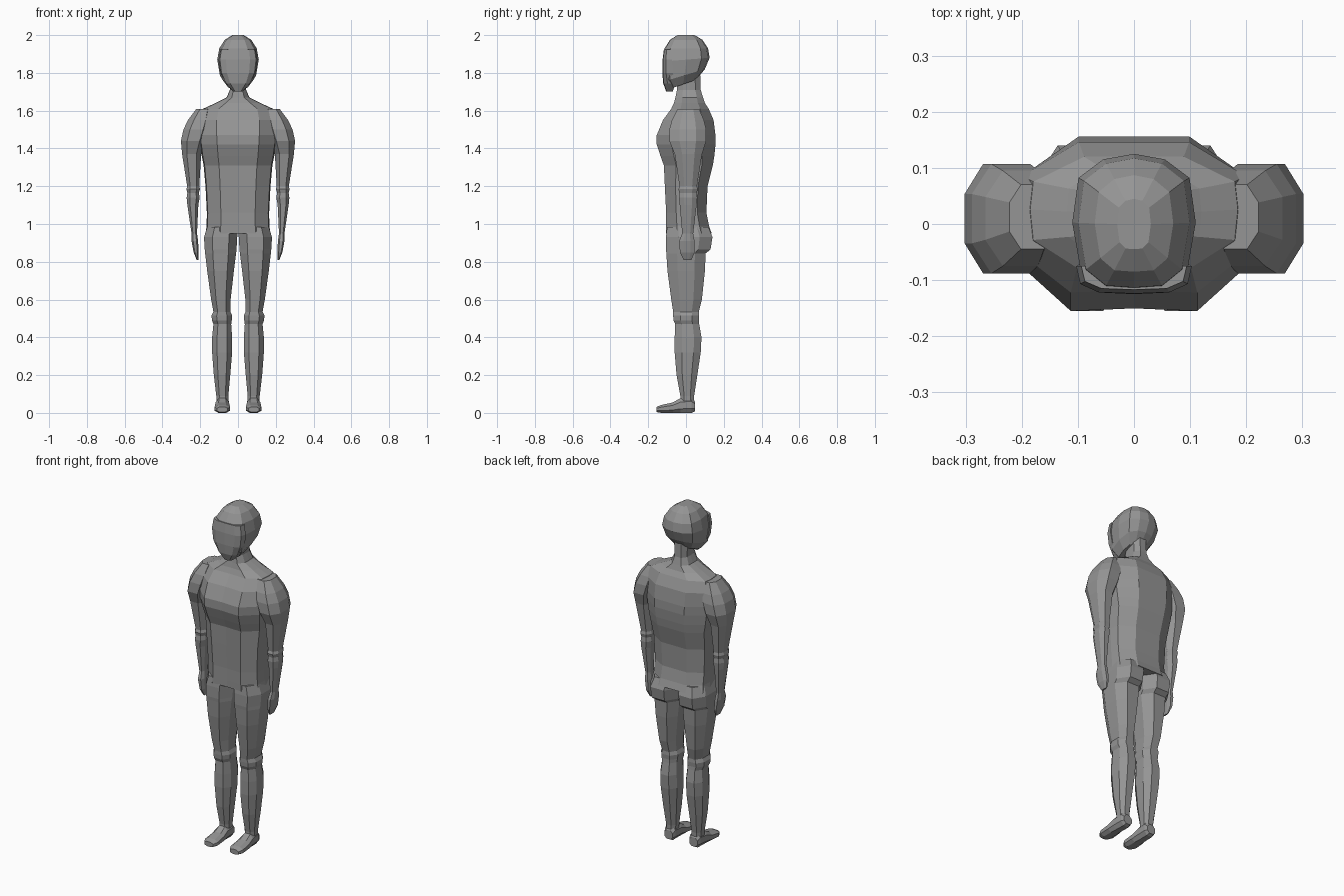
import bpy, bmesh

if "Cube" in bpy.data.objects:
    bpy.data.objects.remove(bpy.data.objects["Cube"], do_unlink=True)

grey = bpy.data.materials.new("plain grey")
grey.use_nodes = True
grey.diffuse_color = (0.3, 0.3, 0.3, 1)
grey.node_tree.nodes["Principled BSDF"].inputs["Base Color"].default_value = (0.3, 0.3, 0.3, 1)


def full(half):
    """Complete a half cross-section (front to back) by reflecting it in x."""
    return half + [(-x, y) for x, y in reversed(half) if x > 0]


def loft(name, rings, section, along_y=False, mirror=False):
    """Rings are (height, x0, x1, y0, y1[, tilt]); section is in a -1..1 box."""
    bm = bmesh.new()
    loops = []
    for t, x0, x1, y0, y1, *tilt in rings:
        loop = []
        for u, v in section:
            x = (x0 + x1) / 2 + u * (x1 - x0) / 2
            y = (y0 + y1) / 2 + v * (y1 - y0) / 2
            z = t + (tilt[0] * y if tilt else 0)
            loop.append(bm.verts.new((x, z, y) if along_y else (x, y, z)))
        loops.append(loop)
    n = len(section)
    for a, b in zip(loops, loops[1:]):
        for i in range(n):
            j = (i + 1) % n
            bm.faces.new((a[i], a[j], b[j], b[i]))
    bm.faces.new(loops[0])
    bm.faces.new(loops[-1])
    bmesh.ops.recalc_face_normals(bm, faces=bm.faces)
    mesh = bpy.data.meshes.new(name)
    bm.to_mesh(mesh)
    bm.free()
    mesh.materials.append(grey)
    ob = bpy.data.objects.new(name, mesh)
    bpy.context.collection.objects.link(ob)
    if mirror:
        ob.modifiers.new("Mirror", 'MIRROR')
    return ob


def sym(rings):
    """Turn (height, half width, y0, y1, ...) into rings centred on x = 0."""
    return [(r[0], -r[1], r[1], *r[2:]) for r in rings]


BODY = full([(0, -0.97), (0.55, -1), (0.97, -0.5), (1, 0.05), (0.97, 0.55), (0.48, 1), (0, 1)])
SKULL = full([(0, -1), (0.5, -0.97), (0.86, -0.72), (1, 0), (0.9, 0.65), (0.5, 0.92), (0, 1)])
LIMB = full([(0.5, -1), (1, -0.45), (1, 0.45), (0.5, 1)])
SLAB = full([(0, -1), (0.62, -0.9), (0.93, -0.3), (1, 1)])

# Torso with chest, shoulder shelf and neck
loft("torso", sym([
    (0.95, 0.172, -0.105, 0.136), (0.99, 0.166, -0.105, 0.122),
    (1.06, 0.165, -0.105, 0.108), (1.2, 0.172, -0.112, 0.114),
    (1.31, 0.182, -0.117, 0.142), (1.36, 0.192, -0.135, 0.15),
    (1.42, 0.2, -0.155, 0.156), (1.47, 0.205, -0.155, 0.156),
    (1.55, 0.205, -0.122, 0.146), (1.61, 0.185, -0.078, 0.12),
    (1.64, 0.12, -0.064, 0.1), (1.67, 0.06, -0.056, 0.09),
    (1.71, 0.043, -0.048, 0.078), (1.8, 0.045, -0.045, 0.075)]), BODY)

# Skull and raised face mask
loft("head", sym([
    (1.745, 0.06, -0.085, 0.055, 0.35), (1.79, 0.096, -0.116, 0.1, 0.3),
    (1.87, 0.11, -0.12, 0.125, 0.08), (1.93, 0.099, -0.113, 0.117),
    (1.975, 0.07, -0.085, 0.087), (2.0, 0.03, -0.045, 0.045)]), SKULL)
loft("face_mask", sym([
    (1.702, 0.025, -0.105, -0.07), (1.745, 0.068, -0.121, -0.055),
    (1.8, 0.094, -0.125, -0.07), (1.87, 0.103, -0.124, -0.075),
    (1.925, 0.094, -0.117, -0.075)]), SLAB)

# Arms from shoulder to fingertips
loft("arms", [
    (1.608, 0.14, 0.222, -0.045, 0.07), (1.55, 0.14, 0.265, -0.075, 0.095),
    (1.5, 0.15, 0.289, -0.088, 0.107), (1.44, 0.17, 0.302, -0.088, 0.107),
    (1.37, 0.195, 0.296, -0.06, 0.085), (1.2, 0.205, 0.269, -0.034, 0.058),
    (1.185, 0.201, 0.273, -0.04, 0.062), (1.165, 0.207, 0.268, -0.035, 0.057),
    (1.14, 0.203, 0.272, -0.038, 0.06), (1.1, 0.21, 0.268, -0.033, 0.056),
    (0.95, 0.217, 0.246, -0.02, 0.038), (0.91, 0.211, 0.246, -0.036, 0.045),
    (0.85, 0.209, 0.235, -0.032, 0.046), (0.81, 0.21, 0.219, -0.012, 0.028)],
    LIMB, mirror=True)

# Legs from hip to ankle, with seat and knee bulges
loft("legs", [
    (0.985, 0.002, 0.163, -0.1, 0.118), (0.93, 0.004, 0.18, -0.106, 0.14),
    (0.865, 0.008, 0.176, -0.106, 0.13), (0.845, 0.01, 0.174, -0.104, 0.104),
    (0.75, 0.022, 0.163, -0.098, 0.1), (0.6, 0.039, 0.142, -0.078, 0.084),
    (0.535, 0.04, 0.13, -0.068, 0.068), (0.515, 0.031, 0.14, -0.068, 0.07),
    (0.49, 0.033, 0.138, -0.066, 0.068), (0.47, 0.036, 0.13, -0.057, 0.07),
    (0.4, 0.031, 0.137, -0.06, 0.082), (0.32, 0.031, 0.137, -0.06, 0.078),
    (0.2, 0.041, 0.128, -0.05, 0.06), (0.09, 0.051, 0.115, -0.03, 0.043),
    (0.03, 0.052, 0.112, -0.03, 0.042)], LIMB, mirror=True)

# Feet, running from heel to toe
loft("feet", [
    (0.047, 0.055, 0.108, 0.008, 0.06), (0.03, 0.048, 0.115, 0, 0.085),
    (-0.03, 0.048, 0.118, 0, 0.078), (-0.07, 0.044, 0.122, 0, 0.055),
    (-0.13, 0.042, 0.124, 0, 0.042), (-0.155, 0.055, 0.112, 0.004, 0.032)],
    LIMB, along_y=True, mirror=True)
